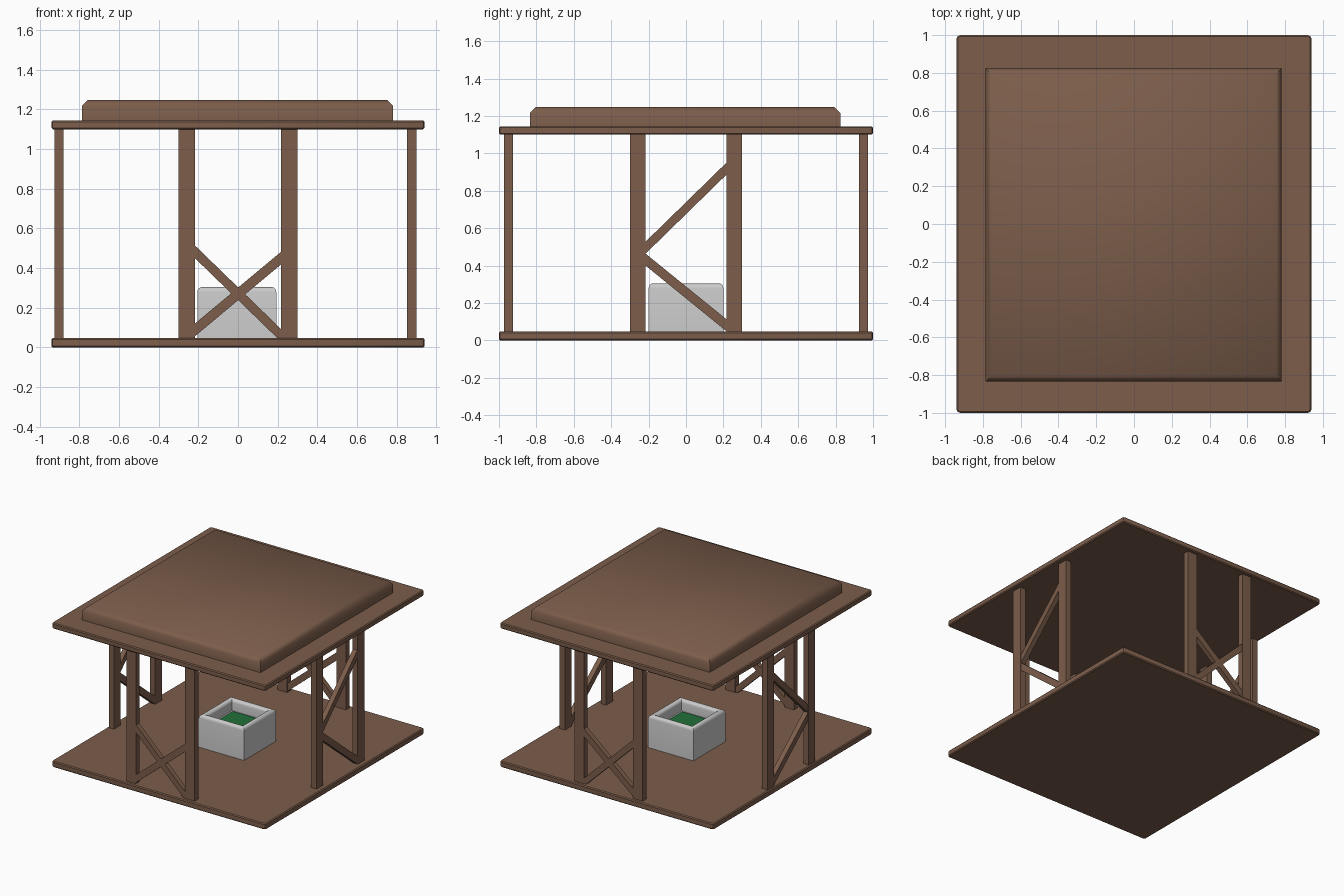
import bpy, bmesh, math
from mathutils import Vector

if "Cube" in bpy.data.objects:
    bpy.data.objects.remove(bpy.data.objects["Cube"])


def material(name, color):
    m = bpy.data.materials.new(name)
    m.diffuse_color = (*color, 1)
    m.use_nodes = True
    m.node_tree.nodes["Principled BSDF"].inputs["Base Color"].default_value = m.diffuse_color
    return m


WOOD = material("wood", (0.20, 0.11, 0.07))
GREEN = material("green", (0.015, 0.16, 0.04))


def finish(name, bm, mat=None, smooth=None):
    bmesh.ops.recalc_face_normals(bm, faces=bm.faces)
    mesh = bpy.data.meshes.new(name)
    bm.to_mesh(mesh)
    bm.free()
    ob = bpy.data.objects.new(name, mesh)
    bpy.context.collection.objects.link(ob)
    if mat:
        mesh.materials.append(mat)
    if smooth:
        bpy.context.view_layer.objects.active = ob
        ob.select_set(True)
        bpy.ops.object.shade_smooth_by_angle(angle=math.radians(smooth))
        ob.select_set(False)
    return ob


def box_bm(lo, hi):
    bm = bmesh.new()
    bmesh.ops.create_cube(bm, size=1)
    lo, hi = Vector(lo), Vector(hi)
    for v in bm.verts:
        v.co = (lo + hi) / 2 + v.co * (hi - lo)
    return bm


def bevel_edges(bm, edges, width, segments):
    bmesh.ops.bevel(bm, geom=edges, offset=width, segments=segments,
                    profile=0.5, affect='EDGES')


# floor and roof slabs with softened edges
for name, z0, z1 in (("floor_slab", 0, 0.048), ("roof_slab", 1.10, 1.145)):
    bm = box_bm((-0.94, -1, z0), (0.94, 1, z1))
    bevel_edges(bm, [e for e in bm.edges if abs(e.verts[0].co.z - e.verts[1].co.z) > 0.01], 0.02, 2)
    bevel_edges(bm, [e for e in bm.edges if abs(e.verts[0].co.z - e.verts[1].co.z) < 0.001], 0.007, 1)
    finish(name, bm, WOOD, 40)

# raised roof cap with chamfered upper rim
bm = box_bm((-0.787, -0.835, 1.14), (0.782, 0.825, 1.247))
bevel_edges(bm, [e for e in bm.edges if all(v.co.z > 1.2 for v in e.verts)], 0.03, 1)
finish("roof_cap", bm, WOOD, 50)


# posts: a pair on every side
def post(name, lo, hi):
    finish(name, box_bm((*lo, 0.04), (*hi, 1.105)), WOOD)


INNER, OUTER = 0.217, 0.30
ROWS_Y = {"front": (-0.972, -0.926), "back": (0.926, 0.972)}
ROWS_X = {"left": (-0.925, -0.879), "right": (0.853, 0.90)}
for s, side in ((-1, "a"), (1, "b")):
    a, b = sorted((s * INNER, s * OUTER))
    for row, (d0, d1) in ROWS_Y.items():
        post(f"{row}_post_{side}", (a, d0), (b, d1))
    for row, (d0, d1) in ROWS_X.items():
        post(f"{row}_post_{side}", (d0, a), (d1, b))


# braces: sloped bars with upright ends meeting the posts
def brace(name, z0, z1, depth, axis, half=0.032):
    bm = bmesh.new()
    w = INNER + 0.003
    outline = ((-w, z0 - half), (w, z1 - half), (w, z1 + half), (-w, z0 + half))
    rings = []
    for d in depth:
        rings.append([bm.verts.new((u, d, z) if axis == 'x' else (d, u, z)) for u, z in outline])
    for r in rings:
        bm.faces.new(r)
    for i in range(4):
        j = (i + 1) % 4
        bm.faces.new((rings[0][i], rings[0][j], rings[1][j], rings[1][i]))
    finish(name, bm, WOOD)


for row, (d0, d1) in ROWS_Y.items():
    depth = (d0 + 0.004, d1 - 0.004)
    brace(f"{row}_brace_falling", 0.485, 0.058, depth, 'x')
    brace(f"{row}_brace_rising", 0.086, 0.453, depth, 'x')
for row, (d0, d1) in ROWS_X.items():
    depth = (d0 + 0.004, d1 - 0.004)
    brace(f"{row}_brace_upper", 0.492, 0.922, depth, 'y')
    brace(f"{row}_brace_lower", 0.435, 0.078, depth, 'y')

# square basin with a rounded rim
bm = box_bm((-0.205, -0.2, 0.045), (0.193, 0.2, 0.305))
bm.faces.ensure_lookup_table()
top = max(bm.faces, key=lambda f: f.calc_center_median().z)
bmesh.ops.inset_region(bm, faces=[top], thickness=0.065)
rim = list(top.edges)
ext = bmesh.ops.extrude_face_region(bm, geom=[top])
bmesh.ops.delete(bm, geom=[top], context='FACES_ONLY')
low = [g for g in ext["geom"] if isinstance(g, bmesh.types.BMVert)]
bmesh.ops.translate(bm, verts=low, vec=(0, 0, -0.09))
rim = [e for e in bm.edges if all(v.co.z > 0.3 for v in e.verts)
       and any(abs(f.normal.z) < 0.5 or f.calc_center_median().z < 0.3 for f in e.link_faces)]
bevel_edges(bm, rim, 0.025, 4)
finish("basin", bm, None, 40)

# green filling inside the basin
finish("basin_filling", box_bm((-0.141, -0.136, 0.205), (0.129, 0.136, 0.222)), GREEN)
